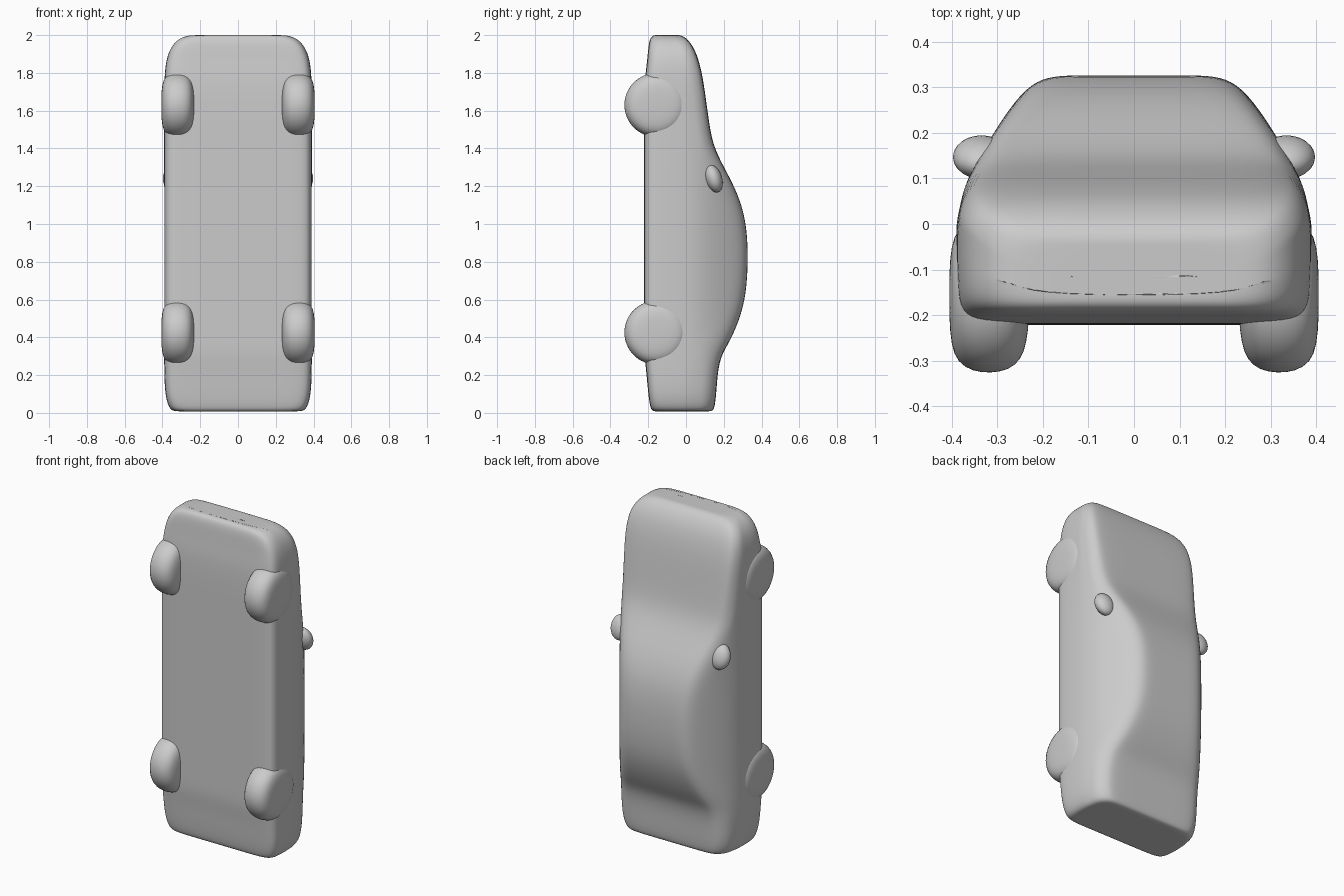
import bpy, bmesh, math
from mathutils import Matrix, Vector

if "Cube" in bpy.data.objects:
    bpy.data.objects.remove(bpy.data.objects["Cube"])

grey = bpy.data.materials.new("plain grey")
grey.diffuse_color = (0.6, 0.6, 0.6, 1)
grey.use_nodes = True
grey.node_tree.nodes["Principled BSDF"].inputs["Base Color"].default_value = grey.diffuse_color


def finish(name, bm, levels):
    bmesh.ops.recalc_face_normals(bm, faces=bm.faces)
    me = bpy.data.meshes.new(name)
    bm.to_mesh(me)
    bm.free()
    me.materials.append(grey)
    ob = bpy.data.objects.new(name, me)
    bpy.context.collection.objects.link(ob)
    me.shade_smooth()
    if levels:
        sub = ob.modifiers.new("smooth", 'SUBSURF')
        sub.levels = sub.render_levels = levels
    return ob


def side_x(w, y):
    """Half width at height y: upright doors, then leaning windows."""
    pts = [(-1, 0), (0, 0), (0.1, 0.022), (0.2, 0.08), (0.34, 0.175)]
    for (a, da), (b, db) in zip(pts, pts[1:]):
        if y <= b:
            return w - da - (db - da) * (y - a) / (b - a)
    return w - 0.175


def section(w, yb, yt):
    """Closed cross-section from underside to roof."""
    y0, y3 = min(-0.02, yt - 0.12), yt - 0.05
    half = [(w * 0.45, yb), (w - 0.07, yb), (w - 0.015, yb + 0.012), (w, yb + 0.06)]
    for t in (0, 0.33, 0.67, 1):
        y = y0 + (y3 - y0) * t
        half.append((side_x(w, y), y))
    half += [(side_x(w, yt) - 0.012, yt - 0.01), (side_x(w, yt) - 0.06, yt), (w * 0.25, yt)]
    return half + [(-x, y) for x, y in reversed(half)]


# Car body, lofted from tail to nose: z, half width, underside, top
stations = [
    (0.008, 0.30, -0.145, 0.10), (0.008, 0.345, -0.178, 0.140), (0.03, 0.368, -0.19, 0.152),
    (0.10, 0.387, -0.20, 0.160), (0.22, 0.391, -0.21, 0.168), (0.30, 0.391, -0.22, 0.186),
    (0.36, 0.391, -0.222, 0.220), (0.43, 0.391, -0.222, 0.256), (0.52, 0.391, -0.222, 0.291),
    (0.62, 0.391, -0.222, 0.315), (0.75, 0.391, -0.222, 0.327), (0.90, 0.391, -0.222, 0.327),
    (1.02, 0.391, -0.222, 0.314), (1.12, 0.391, -0.222, 0.288), (1.22, 0.391, -0.222, 0.245),
    (1.32, 0.391, -0.222, 0.190), (1.41, 0.391, -0.222, 0.148), (1.50, 0.391, -0.222, 0.127),
    (1.65, 0.391, -0.222, 0.107), (1.77, 0.390, -0.218, 0.090), (1.86, 0.382, -0.206, 0.070),
    (1.93, 0.360, -0.20, 0.044), (1.98, 0.318, -0.192, 0.008), (2.0, 0.265, -0.175, -0.025),
    (2.0, 0.19, -0.15, -0.05)]
bm = bmesh.new()
rings = [[bm.verts.new((x, y, z)) for x, y in section(w, yb, yt)] for z, w, yb, yt in stations]
for a, b in zip(rings, rings[1:]):
    n = len(a)
    for i in range(n):
        bm.faces.new((a[i], a[(i + 1) % n], b[(i + 1) % n], b[i]))
for ring in (rings[0], rings[-1]):
    n = len(ring)
    for i in range(n // 2 - 1):
        bm.faces.new((ring[i], ring[i + 1], ring[n - 2 - i], ring[n - 1 - i]))
finish("car_body", bm, 2)


# Rounded wheel turned from a tread profile: x, radius
def wheel(name, side, z):
    prof = [(0.23, 0.05), (0.236, 0.105), (0.248, 0.142), (0.275, 0.165), (0.315, 0.172),
            (0.355, 0.168), (0.388, 0.148), (0.402, 0.11), (0.406, 0.05)]
    bm = bmesh.new()
    n = 32
    loops = []
    for x, r in prof:
        loops.append([bm.verts.new((side * x, -0.157 + r * math.cos(2 * math.pi * i / n),
                                    z + r * math.sin(2 * math.pi * i / n))) for i in range(n)])
    for a, b in zip(loops, loops[1:]):
        for i in range(n):
            bm.faces.new((a[i], a[(i + 1) % n], b[(i + 1) % n], b[i]))
    bm.faces.new(loops[0])
    bm.faces.new(loops[-1])
    finish(name, bm, 1)


# Door mirror: rounded pod leaning back
def mirror(name, side):
    bm = bmesh.new()
    bmesh.ops.create_uvsphere(bm, u_segments=24, v_segments=14, radius=1)
    m = (Matrix.Translation(Vector((side * 0.335, 0.147, 1.24)))
         @ Matrix.Rotation(math.radians(18), 4, 'X')
         @ Matrix.Diagonal((0.063, 0.044, 0.075, 1)))
    bmesh.ops.transform(bm, matrix=m, verts=bm.verts)
    finish(name, bm, 0)


for label, side in (("left", -1), ("right", 1)):
    wheel("front_wheel_" + label, side, 1.63)
    wheel("rear_wheel_" + label, side, 0.425)
    mirror("door_mirror_" + label, side)
